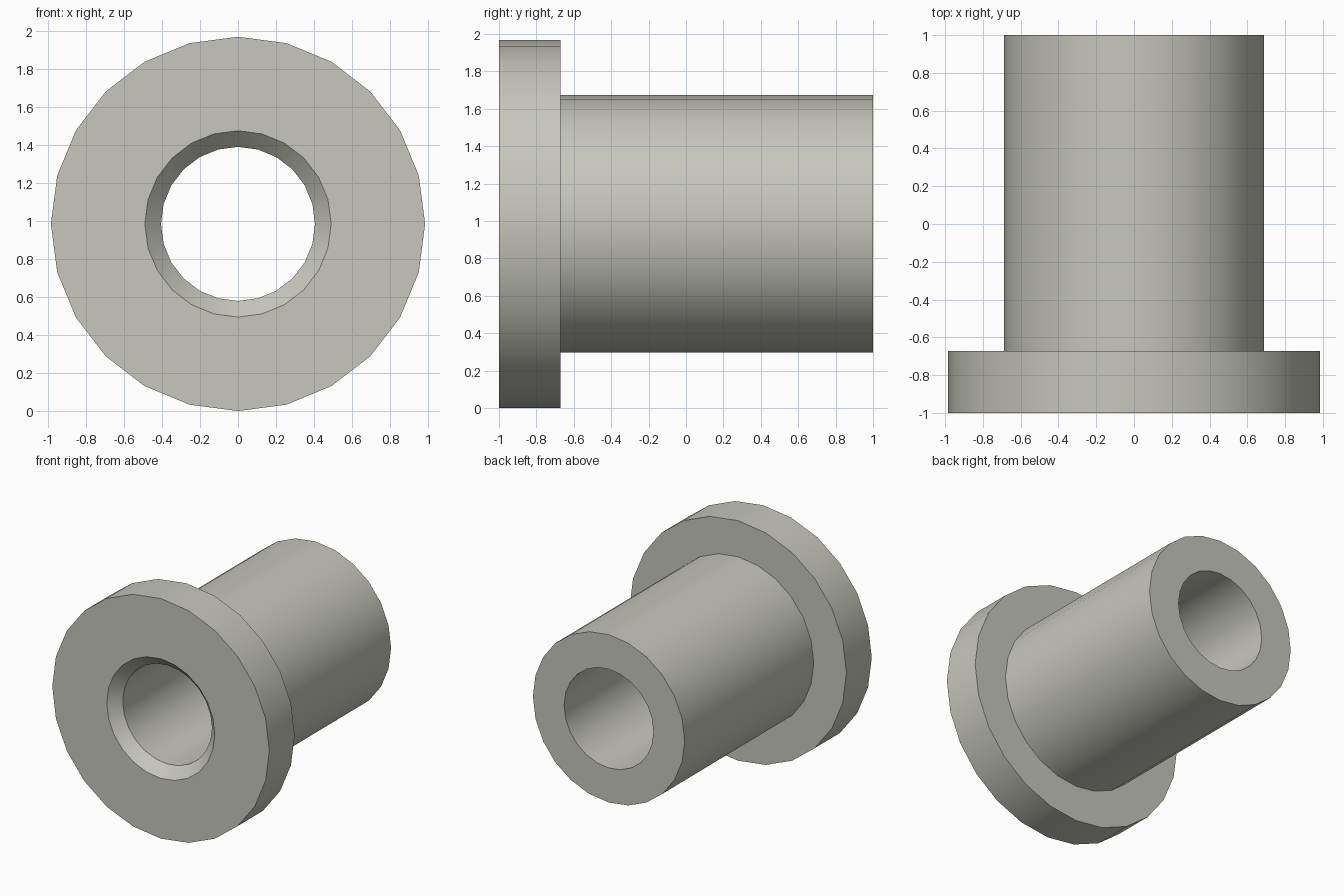
import bpy, bmesh, math
from mathutils import Vector

if "Cube" in bpy.data.objects:
    bpy.data.objects.remove(bpy.data.objects["Cube"], do_unlink=True)

# Warm grey finish
grey = bpy.data.materials.new("warm_grey")
grey.use_nodes = True
colour = (0.57, 0.57, 0.51, 1.0)
grey.diffuse_color = colour
grey.node_tree.nodes["Principled BSDF"].inputs["Base Color"].default_value = colour

SIDES = 24
FLANGE_R, TUBE_R, BORE_R = 0.984, 0.688, 0.405
CHAMFER = 0.085
FRONT, SHOULDER, BACK = -1.0, -0.672, 1.0

# Closed cross-section of the wall as (radius, y)
profile = [
    (BORE_R + CHAMFER, FRONT), (FLANGE_R, FRONT),
    (FLANGE_R, SHOULDER), (TUBE_R, SHOULDER),
    (TUBE_R, BACK), (BORE_R, BACK),
    (BORE_R, FRONT + CHAMFER),
]

# Revolve the section around the y axis
bm = bmesh.new()
verts = [bm.verts.new((r, y, 0)) for r, y in profile]
edges = [bm.edges.new((v, verts[(i + 1) % len(verts)])) for i, v in enumerate(verts)]
bmesh.ops.spin(bm, geom=verts + edges, cent=(0, 0, 0), axis=(0, 1, 0),
               angle=math.tau, steps=SIDES)
bmesh.ops.remove_doubles(bm, verts=bm.verts[:], dist=1e-4)
bmesh.ops.recalc_face_normals(bm, faces=bm.faces[:])
bmesh.ops.translate(bm, verts=bm.verts[:], vec=Vector((0, 0, FLANGE_R)))

mesh = bpy.data.meshes.new("flanged_bushing")
bm.to_mesh(mesh)
bm.free()
mesh.materials.append(grey)
bushing = bpy.data.objects.new("flanged_bushing", mesh)
bpy.context.collection.objects.link(bushing)

# Smooth round walls, crisp rims
bpy.ops.object.select_all(action="DESELECT")
bushing.select_set(True)
bpy.context.view_layer.objects.active = bushing
bpy.ops.object.shade_smooth_by_angle(angle=math.radians(30))
